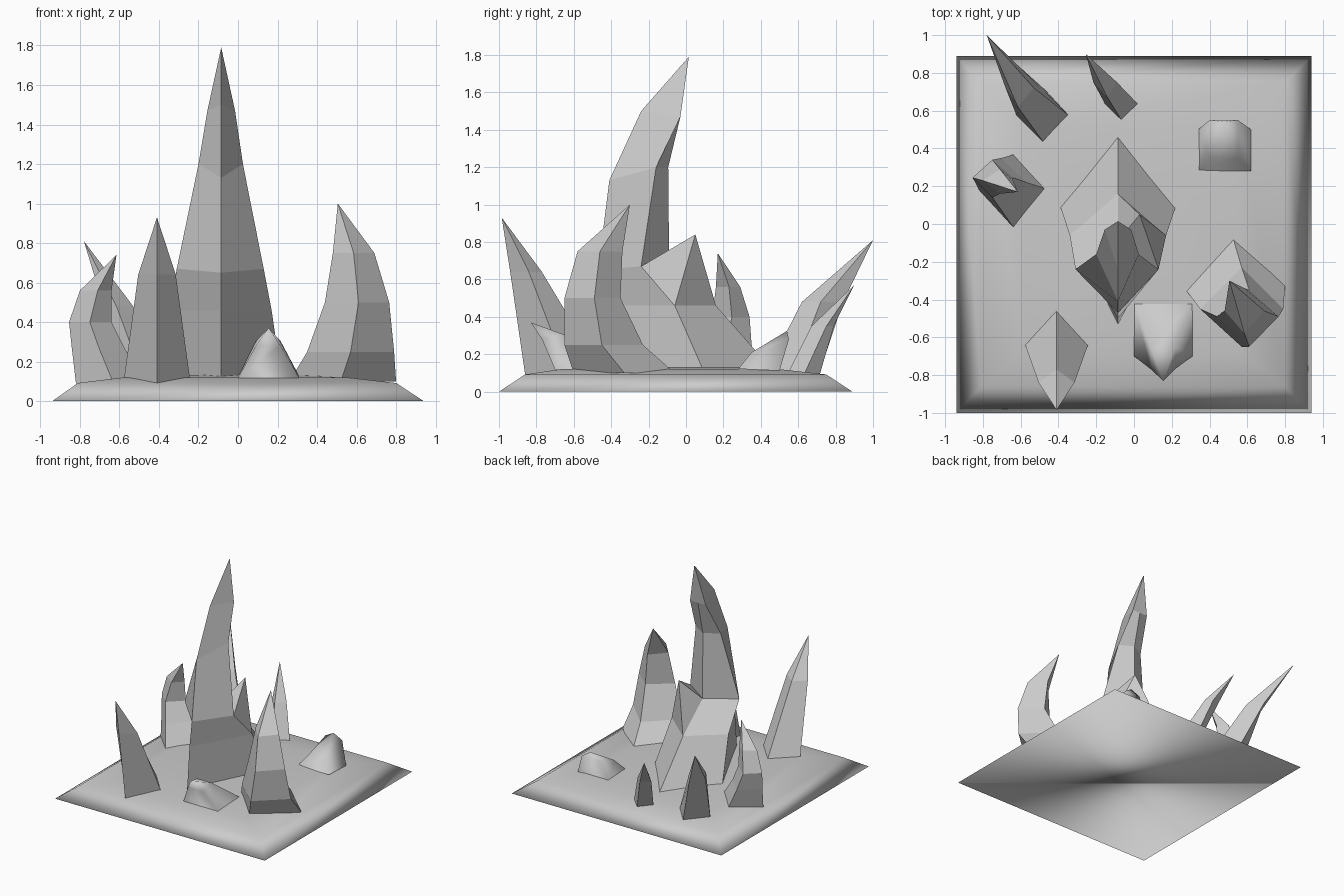
import bpy

if "Cube" in bpy.data.objects:
    bpy.data.objects.remove(bpy.data.objects["Cube"])


def make_object(name, verts, faces, smooth=False):
    mesh = bpy.data.meshes.new(name)
    mesh.from_pydata(verts, [], faces)
    mesh.polygons.foreach_set("use_smooth", [smooth] * len(mesh.polygons))
    mesh.update()
    obj = bpy.data.objects.new(name, mesh)
    bpy.context.collection.objects.link(obj)
    return obj


def loft(name, rings, tip=None, smooth=False, spike=None, bottom=False):
    """Join four-cornered rings; finish in a tip or a flat cap.
    spike = (level, side, apex) pulls one side face out into a point."""
    verts = [v for ring in rings for v in ring]
    faces = [(3, 2, 1, 0)] if bottom else []
    for k in range(len(rings) - 1):
        for i in range(4):
            a, b = 4 * k + i, 4 * k + (i + 1) % 4
            quad = (a, b, b + 4, a + 4)
            if spike and spike[:2] == (k, i):
                verts.append(spike[2])
                s = len(verts) - 1
                faces += [(quad[j], quad[(j + 1) % 4], s) for j in range(4)]
            else:
                faces.append(quad)
    top = 4 * (len(rings) - 1)
    if tip:
        verts.append(tip)
        t = len(verts) - 1
        faces += [(top + i, top + (i + 1) % 4, t) for i in range(4)]
    else:
        faces.append((top, top + 1, top + 2, top + 3))
    return make_object(name, verts, faces, smooth)


def diamond(z, left, mid, right, front, side, back, zf=0.0):
    """Ring with corners front, right, back, left (zf shifts the front corner)."""
    return [(mid, front, z + zf), (right, side, z), (mid, back, z), (left, side, z)]


def rect(x0, x1, y0, y1, z0, z1=None):
    z1 = z0 if z1 is None else z1
    return [(x0, y0, z0), (x1, y0, z0), (x1, y1, z1), (x0, y1, z1)]


# Solid ground slab with sloped rim and softly shaded edges
loft("ground", [
    rect(-.94, .94, -1.0, .89, 0),
    rect(-.81, .80, -.86, .75, .092),
    rect(-.58, .55, -.67, .50, .12),
    rect(-.30, .28, -.35, .25, .132),
], smooth=True, bottom=True)

# Smooth mounds rising from the ground
loft("front_mound", [
    rect(0, .31, -.70, -.42, .117, .126),
    rect(.09, .215, -.77, -.65, .28, .305),
], tip=(.155, -.83, .37), smooth=True)
loft("back_mound", [
    rect(.34, .62, .28, .50, .122, .112),
    rect(.40, .55, .35, .55, .21, .28),
], tip=(.48, .54, .325), smooth=True)

# Tall central crystal with a small side spike
loft("central_crystal", [
    diamond(.12, -.39, -.085, .22, -.53, .09, .46),
    diamond(.46, -.34, -.085, .17, -.50, -.06, .16),
    diamond(.67, -.31, -.085, .13, -.47, -.24, -.09, -.02),
    diamond(1.2, -.20, -.085, .025, -.41, -.16, -.095, -.07),
    diamond(1.47, -.155, -.085, -.015, -.24, -.03, -.03, .03),
], tip=(-.085, .015, 1.79), spike=(1, 1, (.03, .05, .84)))

# Surrounding crystals: rings (z, left, mid, right, front, side, back) and a tip
crystals = {
    "right_crystal": ([
        (.10, .26, .52, .80, -.60, -.33, -.06),
        (.25, .35, .57, .79, -.65, -.45, -.23),
        (.50, .44, .61, .765, -.65, -.49, -.35),
        (.75, .48, .585, .69, -.58, -.46, -.34),
    ], (.505, -.30, 1.0)),
    "front_crystal": ([
        (.09, -.58, -.41, -.24, -.86, -.63, -.44),
        (.64, -.505, -.41, -.315, -.94, -.84, -.77),
    ], (-.41, -.985, .93)),
    "left_crystal": ([
        (.09, -.82, -.63, -.45, -.03, .18, .37),
        (.26, -.84, -.70, -.57, .07, .22, .35),
        (.40, -.855, -.75, -.64, .14, .245, .34),
        (.56, -.80, -.71, -.64, .16, .23, .29),
    ], (-.615, .17, .74)),
    "back_left_crystal": ([
        (.09, -.62, -.47, -.34, .42, .57, .71),
        (.48, -.68, -.615, -.53, .62, .72, .84),
    ], (-.78, 1.0, .81)),
    "back_crystal": ([
        (.09, -.15, -.06, .025, .54, .63, .715),
        (.35, -.215, -.14, -.09, .67, .75, .79),
    ], (-.255, .90, .57)),
}
for name, (rings, tip) in crystals.items():
    loft(name, [diamond(*r) for r in rings], tip)
